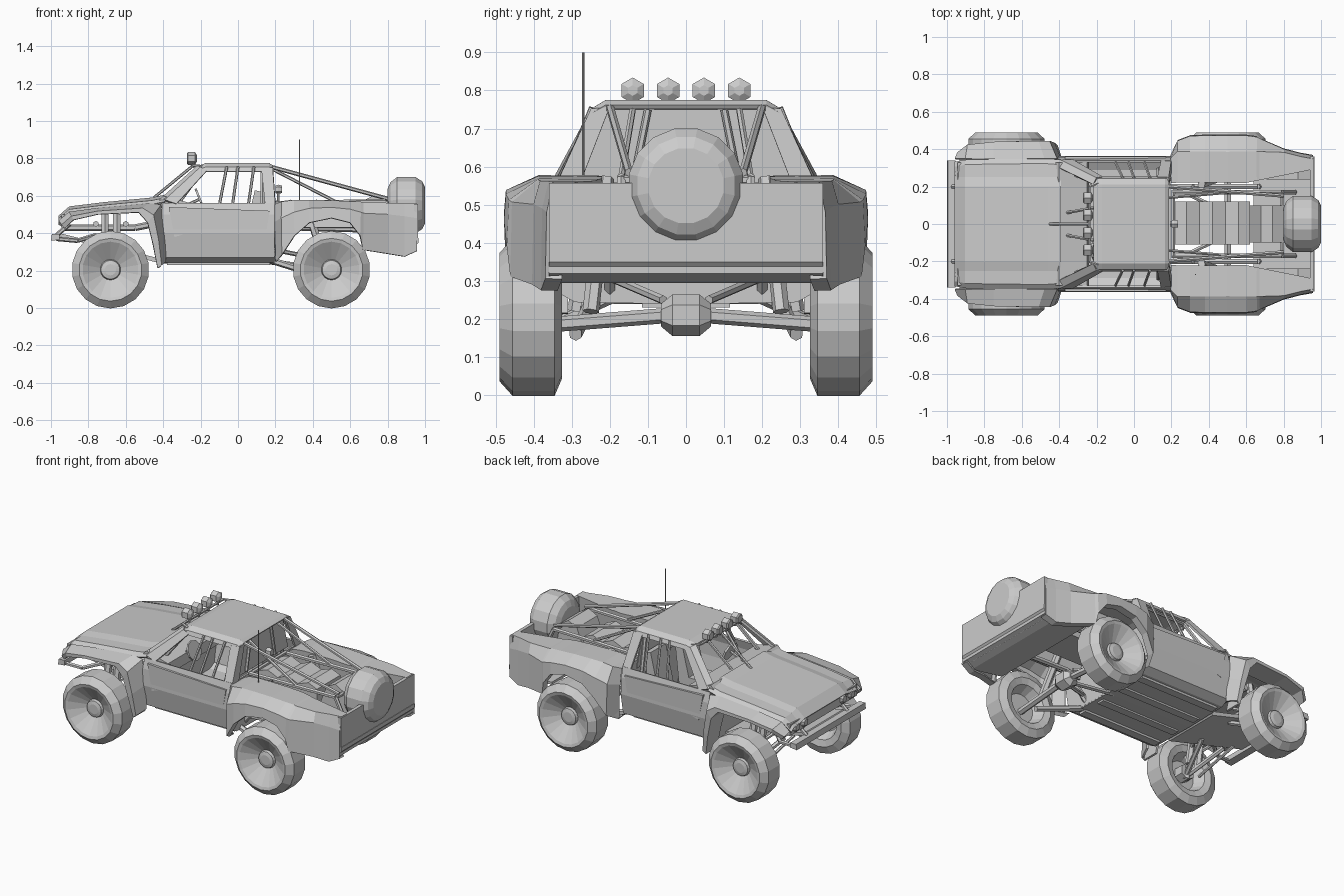
import bpy, bmesh, math
from mathutils import Vector


def make(name, verts, faces, mirror=False, thick=0):
    me = bpy.data.meshes.new(name)
    me.from_pydata([tuple(v) for v in verts], [], faces)
    bm = bmesh.new()
    bm.from_mesh(me)
    bmesh.ops.remove_doubles(bm, verts=bm.verts, dist=1e-5)
    bmesh.ops.recalc_face_normals(bm, faces=bm.faces)
    bm.to_mesh(me)
    bm.free()
    ob = bpy.data.objects.new(name, me)
    bpy.context.collection.objects.link(ob)
    if mirror:
        m = ob.modifiers.new("mirror", 'MIRROR')
        m.use_axis = (False, True, False)
    if thick:
        s = ob.modifiers.new("thickness", 'SOLIDIFY')
        s.thickness = thick
        s.offset = 0
    return ob


def grid(name, rows, mirror=True, thick=0.012):
    n = len(rows[0])
    faces = [(i*n+j, i*n+j+1, (i+1)*n+j+1, (i+1)*n+j)
             for i in range(len(rows)-1) for j in range(n-1)]
    return make(name, [p for r in rows for p in r], faces, mirror, thick)


def extrude_y(name, xz, y0, y1, mirror=False):
    n = len(xz)
    v = [(x, y, z) for y in (y0, y1) for x, z in xz]
    f = [(i, (i+1) % n, n+(i+1) % n, n+i) for i in range(n)]
    return make(name, v, f + [tuple(range(n)), tuple(range(n, 2*n))], mirror)


def box(name, x0, x1, y0, y1, z0, z1, mirror=False):
    return extrude_y(name, [(x0, z0), (x1, z0), (x1, z1), (x0, z1)], y0, y1, mirror)


def lathe(name, prof, centre, axis, n=16, mirror=False):
    # prof holds (distance along axis, radius)
    q = Vector(axis).to_track_quat('Z', 'Y').to_matrix()
    v, f = [], []
    for h, r in prof:
        for k in range(n):
            a = 2*math.pi*(k+0.5)/n
            v.append(q @ Vector((r*math.cos(a), r*math.sin(a), h)) + Vector(centre))
    for i in range(len(prof)-1):
        for k in range(n):
            k2 = (k+1) % n
            f.append((i*n+k, i*n+k2, (i+1)*n+k2, (i+1)*n+k))
    f += [tuple(range(n)), tuple(range((len(prof)-1)*n, len(prof)*n))]
    return make(name, v, f, mirror)


def tube(name, pts, r=0.01, mirror=True, n=6):
    for a, b in zip(pts, pts[1:]):
        a, b = Vector(a), Vector(b)
        lathe(name, [(0, r), ((b-a).length, r)], a, b-a, n, mirror)


# wheels
wheel = [(0.40, 0.09), (0.335, 0.12), (0.325, 0.16), (0.345, 0.207), (0.455, 0.207),
         (0.49, 0.168), (0.485, 0.15), (0.425, 0.055), (0.44, 0.05), (0.445, 0.03)]
for nm, x in (("front_wheel", -0.682), ("rear_wheel", 0.5)):
    lathe(nm, wheel, (x, 0, 0.205), (0, 1, 0), 18, True)
lathe("spare_wheel", [(0.80, 0.09), (0.815, 0.125), (0.85, 0.153), (0.95, 0.153), (0.985, 0.13), (1.0, 0.10)],
      (0, 0, 0.55), (1, 0, 0), 16)

# hood
hood = [(-0.955, 0.49, 0.33), (-0.90, 0.538, 0.34), (-0.72, 0.56, 0.345),
        (-0.46, 0.585, 0.345), (-0.39, 0.60, 0.34)]
grid("hood", [[(x, 0, z), (x, 0.20, z), (x, 0.25, z-0.012), (x, w-0.025, z-0.015), (x, w, z-0.035)]
              for x, z, w in hood])

# front fenders: opening edge, body edge, flare depth
arch = [(-0.93, 0.43, -0.955, 0.465, 0.38), (-0.88, 0.475, -0.90, 0.51, 0.42),
        (-0.75, 0.505, -0.75, 0.53, 0.435), (-0.53, 0.515, -0.48, 0.555, 0.44),
        (-0.48, 0.46, -0.415, 0.55, 0.44), (-0.45, 0.34, -0.395, 0.40, 0.43),
        (-0.425, 0.215, -0.39, 0.25, 0.415)]
grid("front_fender", [[(xi, 0.31, zi), (xi, y, zi), (xi*0.6+xo*0.4, y, zi*0.6+zo*0.4), (xo, 0.347, zo)]
                      for xi, zi, xo, zo, y in arch])

# nose: grille, headlights, bumper, skid plate
box("grille", -0.945, -0.925, -0.33, 0.33, 0.43, 0.50)
for y in (0.19, 0.27):
    lathe("headlight", [(0, 0.03), (0.025, 0.034), (0.045, 0.02)], (-0.915, y, 0.465), (-1, 0, 0), 8, True)
extrude_y("front_bumper", [(-1, 0.36), (-0.995, 0.395), (-0.955, 0.395), (-0.955, 0.365)], -0.34, 0.34)
tube("bumper_bar", [(-0.97, 0.32, 0.37), (-0.86, 0.30, 0.36), (-0.76, 0.22, 0.39)], 0.012)
tube("bumper_stay", [(-0.97, 0.2, 0.39), (-0.9, 0.2, 0.45)], 0.012)
extrude_y("skid_plate", [(-0.96, 0.385), (-0.42, 0.24), (-0.40, 0.26), (-0.95, 0.40)], -0.19, 0.19)

# cab tub, walls and floor ribs
section = [(0, 0.245), (0.29, 0.25), (0.335, 0.275), (0.357, 0.40), (0.352, 0.50), (0.335, 0.56)]
grid("cab_tub", [[(x, y, z) for y, z in section] for x in (-0.405, -0.33, 0.16, 0.195)])
for nm, x in (("firewall", -0.40), ("cab_back_wall", 0.19)):
    make(nm, [(x, s*y, z) for s, seq in ((1, section), (-1, section[::-1])) for y, z in seq if y or s > 0],
         [tuple(range(11))], thick=0.012)
extrude_y("dashboard", [(-0.42, 0.58), (-0.40, 0.60), (-0.25, 0.56), (-0.24, 0.50), (-0.39, 0.47)], -0.33, 0.33)
for y in (0.09, 0.25):
    box("floor_rib", -0.38, 0.17, y-0.025, y+0.025, 0.23, 0.245, True)
extrude_y("door_panel", [(-0.34, 0.38), (-0.27, 0.40), (0.15, 0.40), (0.17, 0.52), (-0.37, 0.54)], 0.345, 0.362, True)

# greenhouse
grid("roof", [[(x, 0, z), (x, w-0.03, z), (x, w, z-0.018), (x, w+0.008, z-0.04)]
              for x, z, w in ((-0.215, 0.755, 0.235), (-0.17, 0.769, 0.24), (0.165, 0.769, 0.24), (0.185, 0.757, 0.24))])
grid("front_pillar", [[(-0.40, 0.30, 0.59), (-0.39, 0.338, 0.575), (-0.33, 0.34, 0.555)],
                      [(-0.215, 0.21, 0.757), (-0.20, 0.243, 0.75), (-0.165, 0.246, 0.735)]], thick=0.014)
grid("rear_pillar", [[(0.145, 0.336, 0.55), (0.195, 0.336, 0.55), (0.195, 0.28, 0.55)],
                     [(0.125, 0.246, 0.74), (0.18, 0.246, 0.75), (0.18, 0.20, 0.757)]], thick=0.014)
grid("cage_back_panel", [[(0.145, 0, 0.54), (0.145, 0.28, 0.54)], [(0.145, 0, 0.75), (0.145, 0.225, 0.75)]], thick=0.006)

# cage, seats and steering wheel
for xb, xt in ((-0.10, -0.06), (-0.03, 0.0), (0.055, 0.085)):
    tube("window_bar", [(xb, 0.33, 0.55), (xt, 0.247, 0.755)], 0.008)
tube("cage_hoop", [(0.13, 0.29, 0.27), (0.13, 0.21, 0.745), (-0.19, 0.21, 0.74), (-0.35, 0.28, 0.52)], 0.012)
tube("cage_brace", [(0.155, 0.14, 0.55), (0.155, 0.10, 0.75)], 0.01)
tube("windshield_brace", [(-0.36, 0.06, 0.58), (-0.2, 0.09, 0.75)], 0.009)
extrude_y("seat", [(-0.12, 0.26), (0.09, 0.26), (0.13, 0.62), (0.09, 0.63), (0.03, 0.38), (-0.13, 0.38)], 0.07, 0.22, True)
lathe("steering_wheel", [(0, 0.06), (0.012, 0.06)], (-0.21, -0.14, 0.58), (1, 0, 0.4), 10)
tube("steering_column", [(-0.32, -0.14, 0.53), (-0.21, -0.14, 0.58)], 0.008, False)

# roof lights on a forward rail
tube("light_rail", [(-0.24, -0.2, 0.762), (-0.24, 0.2, 0.762)], 0.008, False)
tube("light_rail_arm", [(-0.24, 0.2, 0.762), (-0.19, 0.22, 0.757)], 0.008)
tube("light_strut", [(-0.45, 0, 0.59), (-0.24, 0, 0.762)], 0.008, False)
for y in (0.047, 0.14):
    lathe("roof_light", [(0, 0.014), (0.012, 0.034), (0.05, 0.034), (0.056, 0.025)], (-0.218, y, 0.80), (-1, 0, 0), 6, True)
    tube("light_foot", [(-0.24, y, 0.75), (-0.24, y, 0.78)], 0.009)

# rear bedsides: x, top z, shoulder z, lower edge z, outer y
side = [(0.20, 0.55, 0.46, 0.25, 0.365), (0.235, 0.565, 0.48, 0.29, 0.44), (0.30, 0.572, 0.51, 0.39, 0.465),
        (0.38, 0.572, 0.53, 0.46, 0.468), (0.50, 0.57, 0.535, 0.485, 0.468), (0.60, 0.565, 0.525, 0.46, 0.468),
        (0.655, 0.563, 0.51, 0.39, 0.46), (0.67, 0.56, 0.505, 0.315, 0.452), (0.80, 0.558, 0.50, 0.295, 0.395),
        (0.89, 0.557, 0.49, 0.28, 0.372), (0.955, 0.555, 0.48, 0.31, 0.36)]
grid("bedside", [[(x, 0.24+max(0, x-0.6)*0.2, 0.43), (x, 0.225+max(0, x-0.6)*0.2, zt), (x, min(0.385, y-0.015), zt),
                  (x, y, zs), (x, y+0.005, zl), (x, y-0.035, zl)] for x, zt, zs, zl, y in side])
box("bed_floor", 0.64, 0.95, -0.24, 0.24, 0.40, 0.41)
box("tailgate", 0.94, 0.962, -0.36, 0.36, 0.375, 0.557)
extrude_y("rear_pan", [(0.67, 0.33), (0.89, 0.295), (0.955, 0.32), (0.955, 0.375), (0.94, 0.375), (0.88, 0.32), (0.67, 0.345)],
          -0.36, 0.36)
extrude_y("rear_bumper", [(0.86, 0.305), (0.93, 0.31), (0.965, 0.35), (0.965, 0.375), (0.94, 0.375)], -0.36, 0.36)

# bed load: ridged fuel cell, frame, stays, antenna
extrude_y("fuel_cell", [(0.22, 0.43), (0.62, 0.43), (0.62, 0.55), (0.56, 0.575), (0.49, 0.55),
                        (0.42, 0.58), (0.35, 0.55), (0.28, 0.58), (0.22, 0.56)], -0.11, 0.12)
extrude_y("spare_mount", [(0.62, 0.43), (0.84, 0.43), (0.84, 0.55), (0.74, 0.61), (0.68, 0.58)], -0.10, 0.10)
tube("bed_frame", [(0.20, 0.17, 0.56), (0.79, 0.17, 0.57), (0.86, 0.17, 0.43)], 0.013)
tube("roof_stay", [(0.17, 0.20, 0.757), (0.80, 0.15, 0.585)], 0.011)
tube("lower_stay", [(0.17, 0.14, 0.75), (0.52, 0.17, 0.57)], 0.009)
tube("rear_shock", [(0.36, 0.21, 0.57), (0.47, 0.25, 0.22)], 0.022)
for x in (0.21, 0.79):
    tube("bed_cross", [(x, -0.17, 0.565), (x, 0.17, 0.565)], 0.012, False)
lathe("rear_lamp", [(0, 0.02), (0.015, 0.025), (0.035, 0.02)], (0.20, 0, 0.635), (1, 0, 0), 6)
tube("lamp_post", [(0.215, 0, 0.55), (0.215, 0, 0.625)], 0.008, False)
tube("antenna", [(0.33, -0.27, 0.56), (0.33, -0.27, 0.90)], 0.003, False)

# rear axle and links
lathe("differential", [(-0.065, 0.03), (-0.035, 0.055), (0.035, 0.055), (0.065, 0.03)], (0.5, 0, 0.21), (0, 1, 0), 6)
tube("rear_axle", [(0.5, 0.04, 0.21), (0.5, 0.42, 0.18)], 0.02)
tube("trailing_arm", [(0.16, 0.24, 0.26), (0.48, 0.29, 0.16)], 0.018)
tube("upper_link", [(0.5, 0.06, 0.25), (0.2, 0.2, 0.31)], 0.012)
tube("chassis_rail", [(0.18, 0.20, 0.27), (0.32, 0.20, 0.43), (0.66, 0.20, 0.42), (0.70, 0.20, 0.34)], 0.016)
tube("drive_shaft", [(0.15, 0, 0.25), (0.46, 0, 0.21)], 0.014, False)

# front suspension
for x in (-0.76, -0.60):
    tube("lower_arm", [(x, 0.12, 0.29), (-0.68, 0.36, 0.18)], 0.015)
    tube("upper_arm", [(x, 0.16, 0.36), (-0.68, 0.35, 0.28)], 0.011)
    tube("front_shock", [(x*0.4-0.68*0.6, 0.24, 0.50), (x*0.4-0.68*0.6, 0.29, 0.22)], 0.022)
    tube("shock_mount", [(x, -0.27, 0.45), (x, 0.27, 0.45)], 0.016, False)
tube("front_hub", [(-0.68, 0.34, 0.205), (-0.68, 0.43, 0.205)], 0.05)
tube("upright", [(-0.68, 0.35, 0.16), (-0.68, 0.34, 0.30)], 0.02)
tube("tie_rod", [(-0.80, 0.08, 0.30), (-0.77, 0.35, 0.21)], 0.009)
tube("front_frame_rail", [(-0.93, 0.17, 0.43), (-0.55, 0.17, 0.43), (-0.40, 0.17, 0.46)], 0.018)
